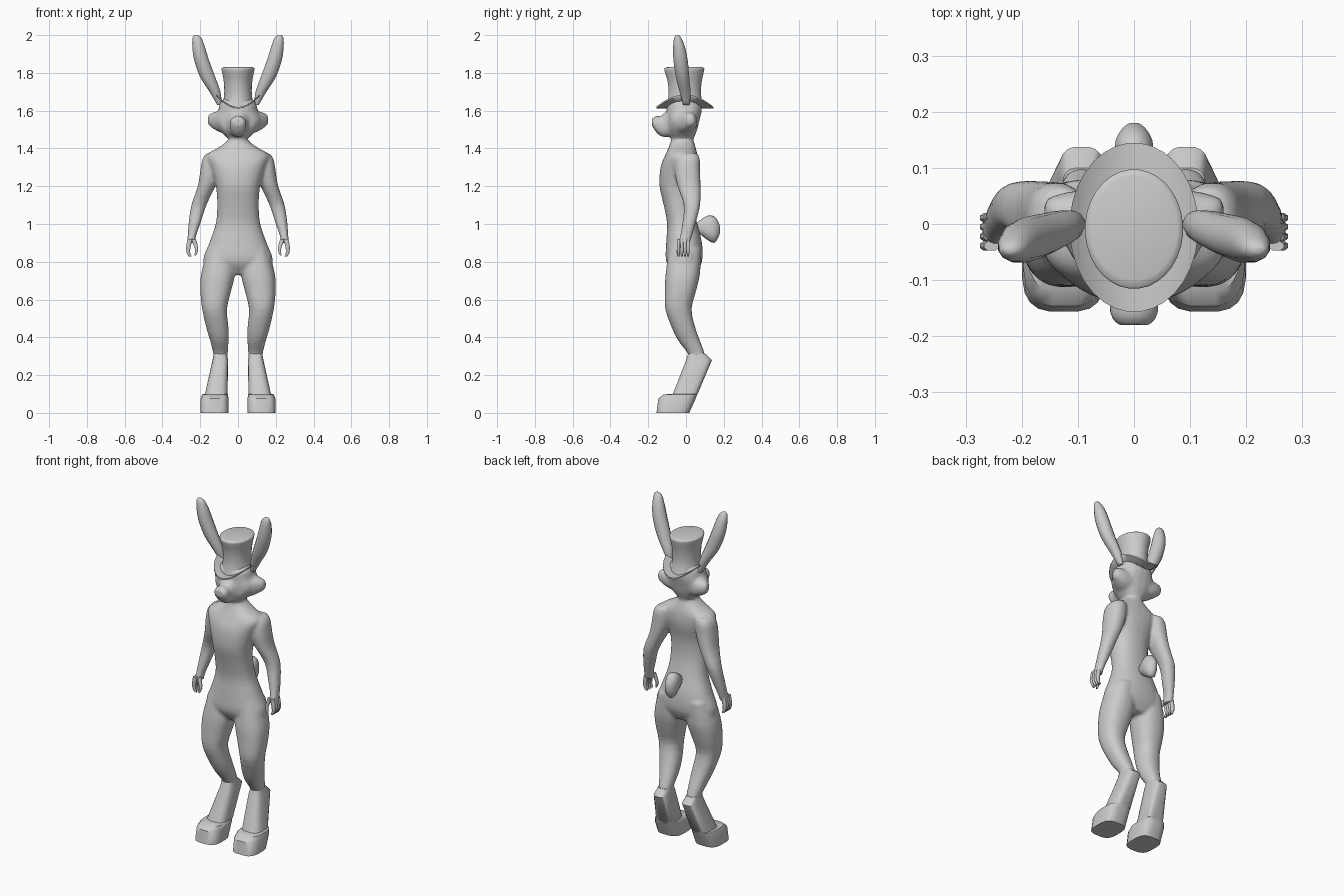
import bpy, bmesh, math

fur = bpy.data.materials.new("soft_grey")
fur.diffuse_color = (0.6, 0.6, 0.6, 1)


def spline(rows, steps):
    """Catmull-Rom resampling of the section rows."""
    if steps < 2:
        return rows
    out = []
    for i in range(len(rows) - 1):
        p = [rows[max(i - 1, 0)], rows[i], rows[i + 1], rows[min(i + 2, len(rows) - 1)]]
        for k in range(steps):
            t = k / steps
            out.append([0.5 * (2 * b + (c - a) * t + (2 * a - 5 * b + 4 * c - d) * t * t
                               + (3 * b - a - 3 * c + d) * t ** 3) for a, b, c, d in zip(*p)])
    return out + [rows[-1]]


def loft(bm, rows, axis="z", n=20, power=2.3, steps=3, side=1):
    """Skin sections given as (position, u0, u1, v0, v1) along an axis."""
    rings = []
    for s, u0, u1, v0, v1 in spline(rows, steps):
        ring = []
        for k in range(n):
            a = 2 * math.pi * (k + 0.5) / n
            c, d = math.cos(a), math.sin(a)
            u = (u0 + u1) / 2 + (u1 - u0) / 2 * math.copysign(abs(c) ** (2 / power), c)
            v = (v0 + v1) / 2 + (v1 - v0) / 2 * math.copysign(abs(d) ** (2 / power), d)
            x, y, z = {"z": (u, v, s), "x": (s, u, v), "y": (u, s, v)}[axis]
            ring.append(bm.verts.new((x * side, y, z)))
        rings.append(ring)
    faces = [bm.faces.new(rings[0]), bm.faces.new(rings[-1])]
    for r, q in zip(rings, rings[1:]):
        faces += [bm.faces.new((r[k], r[(k + 1) % n], q[(k + 1) % n], q[k])) for k in range(n)]
    bmesh.ops.recalc_face_normals(bm, faces=faces)


def finish(name, bm, angle=40):
    me = bpy.data.meshes.new(name)
    bm.to_mesh(me)
    bm.free()
    ob = bpy.data.objects.new(name, me)
    bpy.context.collection.objects.link(ob)
    me.materials.append(fur)
    bpy.ops.object.select_all(action="DESELECT")
    ob.select_set(True)
    bpy.context.view_layer.objects.active = ob
    bpy.ops.object.shade_smooth_by_angle(angle=math.radians(angle))
    return ob


# Body: torso, neck, head, arms and thighs fused into one skin
bm = bmesh.new()
loft(bm, [(0.73, -0.12, 0.12, -0.06, 0.05), (0.8, -0.185, 0.185, -0.105, 0.085),
          (0.9, -0.152, 0.152, -0.105, 0.085), (1.0, -0.118, 0.118, -0.1, 0.06),
          (1.1, -0.11, 0.11, -0.118, 0.04), (1.2, -0.117, 0.117, -0.14, 0.04),
          (1.3, -0.145, 0.145, -0.135, 0.06), (1.365, -0.165, 0.165, -0.11, 0.06),
          (1.41, -0.095, 0.095, -0.09, 0.05), (1.45, -0.05, 0.05, -0.078, 0.038),
          (1.5, -0.05, 0.05, -0.078, 0.038)], n=28)
loft(bm, [(1.45, -0.05, 0.05, -0.08, 0.04), (1.5, -0.1, 0.1, -0.1, 0.06),
          (1.55, -0.125, 0.125, -0.1, 0.072), (1.6, -0.105, 0.105, -0.103, 0.084),
          (1.64, -0.095, 0.095, -0.1, 0.08), (1.67, -0.07, 0.07, -0.07, 0.06)])
# Snout
loft(bm, [(-0.04, -0.08, 0.08, 1.47, 1.62), (-0.1, -0.055, 0.055, 1.46, 1.6),
          (-0.13, -0.042, 0.042, 1.463, 1.573), (-0.158, -0.045, 0.045, 1.485, 1.572),
          (-0.18, -0.03, 0.03, 1.52, 1.56)], axis="y")
for s in (1, -1):
    # Cheek tuft
    loft(bm, [(0.04, -0.09, 0.06, 1.47, 1.62), (0.1, -0.06, 0.06, 1.487, 1.6),
              (0.145, -0.01, 0.05, 1.515, 1.585), (0.16, 0.01, 0.04, 1.53, 1.57)],
         axis="x", side=s)
    # Arm
    loft(bm, [(1.375, 0.09, 0.165, -0.03, 0.06), (1.345, 0.085, 0.188, -0.055, 0.073),
              (1.28, 0.09, 0.2, -0.06, 0.075), (1.2, 0.12, 0.213, -0.045, 0.077),
              (1.1, 0.167, 0.247, -0.012, 0.075), (1.0, 0.2, 0.262, -0.02, 0.05),
              (0.93, 0.224, 0.267, -0.033, 0.03), (0.9, 0.223, 0.272, -0.045, 0.02)], side=s)
    # Thigh and calf
    loft(bm, [(0.87, 0.02, 0.16, -0.09, 0.08), (0.74, 0.015, 0.195, -0.108, 0.075),
              (0.65, 0.035, 0.2, -0.112, 0.055), (0.55, 0.058, 0.19, -0.11, 0.03),
              (0.45, 0.05, 0.168, -0.075, 0.05), (0.38, 0.05, 0.147, -0.04, 0.075),
              (0.31, 0.055, 0.13, 0.012, 0.1), (0.27, 0.06, 0.13, 0.01, 0.1)], side=s)
body = finish("body", bm, 180)
rm = body.modifiers.new("fuse", "REMESH")
rm.mode, rm.voxel_size, rm.use_smooth_shade = "VOXEL", 0.009, True
sm = body.modifiers.new("relax", "SMOOTH")
sm.factor, sm.iterations = 0.5, 4

for s, label in ((1, "left"), (-1, "right")):
    # Hock and foot
    bm = bmesh.new()
    loft(bm, [(0.315, 0.06, 0.128, 0.012, 0.1), (0.28, 0.052, 0.135, 0, 0.138),
              (0.1, 0.055, 0.175, -0.07, 0.062), (0.098, 0.053, 0.19, -0.12, 0.06),
              (0.075, 0.05, 0.198, -0.147, 0.052), (0, 0.05, 0.2, -0.157, 0.018)],
         n=20, power=3.2, steps=1, side=s)
    finish(label + "_foot", bm)

    # Hand: four fingers and a thumb
    bm = bmesh.new()
    for y in (-0.039, -0.022, -0.005, 0.011):
        loft(bm, [(0.92, 0.24, 0.268, y - 0.009, y + 0.009),
                  (0.88, 0.25, 0.275, y - 0.009, y + 0.009),
                  (0.85, 0.253, 0.273, y - 0.008, y + 0.008),
                  (0.828, 0.245, 0.262, y - 0.005, y + 0.005)], n=8, steps=2, side=s)
    loft(bm, [(0.92, 0.222, 0.25, -0.045, -0.02), (0.88, 0.212, 0.232, -0.048, -0.028),
              (0.855, 0.212, 0.228, -0.05, -0.034), (0.832, 0.222, 0.232, -0.048, -0.038)],
         n=8, steps=2, side=s)
    finish(label + "_hand", bm, 60)

    # Ear
    bm = bmesh.new()
    loft(bm, [(1.63, 0.085, 0.11, -0.015, 0.02), (1.7, 0.092, 0.152, -0.035, 0.025),
              (1.78, 0.12, 0.203, -0.055, 0.018), (1.87, 0.153, 0.234, -0.068, 0.01),
              (1.94, 0.175, 0.243, -0.069, -0.005), (1.985, 0.193, 0.241, -0.063, -0.025),
              (2.0, 0.21, 0.232, -0.052, -0.038)], n=12, power=2, side=s)
    finish(label + "_ear", bm, 60)

# Tail
bm = bmesh.new()
loft(bm, [(0.05, -0.015, 0.015, 0.96, 1.0), (0.075, -0.025, 0.025, 0.945, 1.02),
          (0.115, -0.036, 0.036, 0.915, 1.045), (0.15, -0.034, 0.034, 0.9, 1.04),
          (0.172, -0.02, 0.02, 0.93, 1.01), (0.18, -0.008, 0.008, 0.955, 0.985)],
     axis="y", n=10, steps=2)
finish("tail", bm, 60)

# Hat crown
bm = bmesh.new()
loft(bm, [(1.62, -0.085, 0.085, -0.105, 0.095), (1.68, -0.074, 0.074, -0.093, 0.08),
          (1.75, -0.075, 0.075, -0.097, 0.083), (1.815, -0.087, 0.087, -0.115, 0.097),
          (1.826, -0.085, 0.085, -0.111, 0.094), (1.83, -0.078, 0.078, -0.1, 0.085)],
     n=32, power=2)
finish("hat_crown", bm, 50)

# Hat brim, curled up at the sides
bm = bmesh.new()
loft(bm, [(0, -0.07, 0.07, -0.09, 0.08), (0.0, -0.115, 0.115, -0.157, 0.145),
          (0.008, -0.115, 0.115, -0.157, 0.145), (0.008, -0.07, 0.07, -0.09, 0.08)],
     n=32, power=2, steps=1)
for v in bm.verts:
    v.co.z += 1.612 + 0.065 * (v.co.x / 0.115) ** 2
finish("hat_brim", bm, 50)
